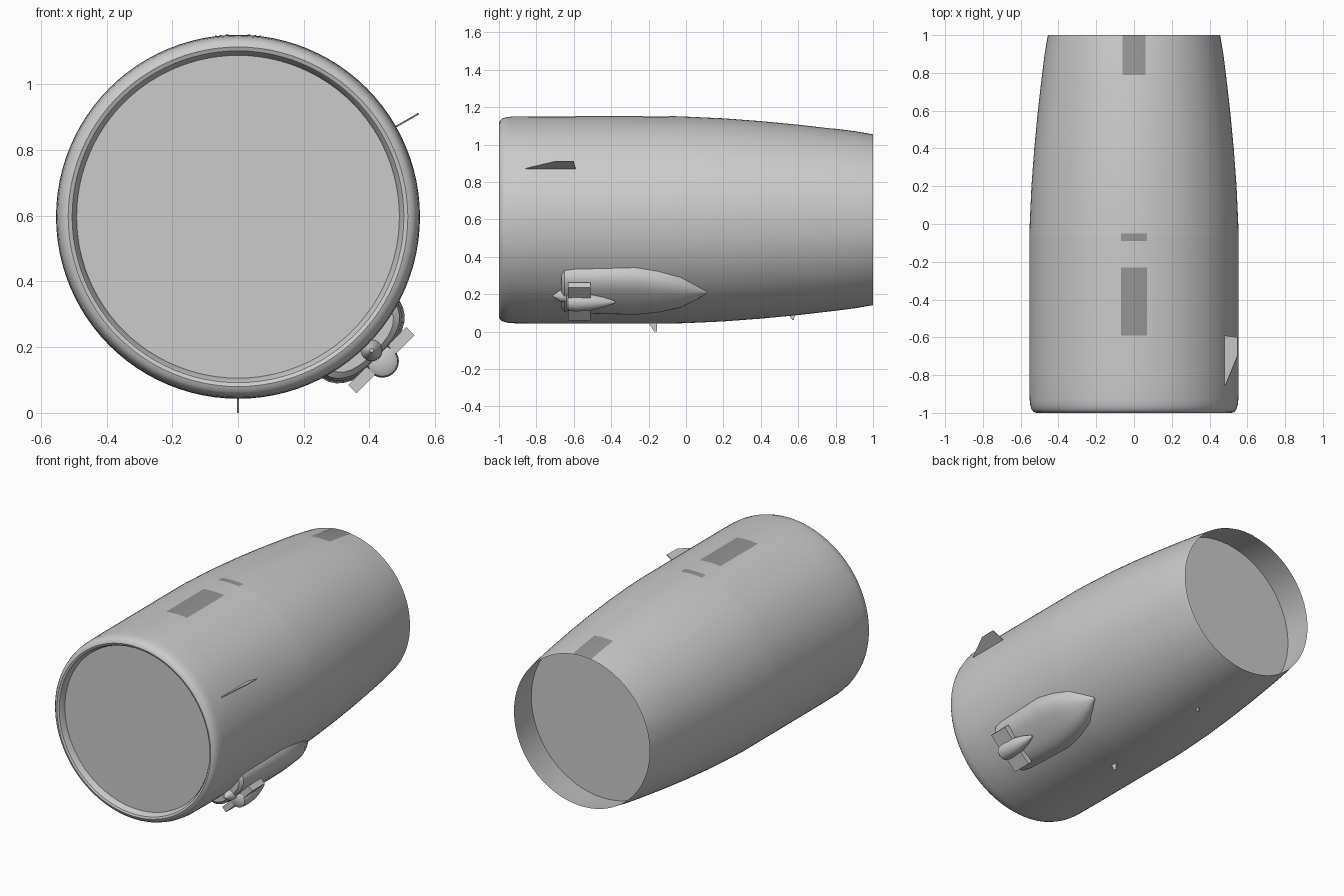
import bpy, bmesh, math
from mathutils import Vector

if "Cube" in bpy.data.objects:
    bpy.data.objects.remove(bpy.data.objects["Cube"])

CZ = 0.597                      # height of the engine axis
SEG = 96
OUTER = [(-0.93, .5525), (-0.8, .554), (-0.07, .554), (0.0, .552), (0.2, .543),
         (0.4, .528), (0.6, .509), (0.79, .487), (0.9, .473), (1.0, .456)]


def make(name, verts, faces, smooth=True, mat=None):
    me = bpy.data.meshes.new(name)
    bm = bmesh.new()
    vs = [bm.verts.new(v) for v in verts]
    for f in faces:
        bm.faces.new([vs[i] for i in f])
    bmesh.ops.recalc_face_normals(bm, faces=bm.faces)
    bm.to_mesh(me)
    bm.free()
    ob = bpy.data.objects.new(name, me)
    bpy.context.collection.objects.link(ob)
    if mat:
        me.materials.append(mat)
    if smooth:
        bpy.ops.object.select_all(action='DESELECT')
        ob.select_set(True)
        bpy.context.view_layer.objects.active = ob
        bpy.ops.object.shade_smooth_by_angle(angle=math.radians(35))
    return ob


def loft(name, rings, caps=(False, False)):
    n = len(rings[0])
    verts = [v for r in rings for v in r]
    faces = [(k*n+i, k*n+(i+1) % n, (k+1)*n+(i+1) % n, (k+1)*n+i)
             for k in range(len(rings)-1) for i in range(n)]
    if caps[0]:
        faces.append(tuple(range(n)))
    if caps[1]:
        faces.append(tuple(range((len(rings)-1)*n, len(rings)*n)))
    return make(name, verts, faces)


def ring(y, r, x=0, z=CZ, n=SEG):
    return [(x + r*math.cos(2*math.pi*i/n), y, z + r*math.sin(2*math.pi*i/n)) for i in range(n)]


def radius(y):
    for (a, ra), (b, rb) in zip(OUTER, OUTER[1:]):
        if a <= y <= b:
            return ra + (rb-ra)*(y-a)/(b-a)


def slab(name, outline, normal, thick):
    o = Vector(normal).normalized()*thick/2
    loft(name, [[Vector(p)-o for p in outline], [Vector(p)+o for p in outline]], (True, True))


# Cowl sections, split at the seams
lip = [(-0.955, .49), (-0.98, .496), (-0.995, .505), (-1.0, .517), (-0.995, .531), (-0.982, .542), (-0.96, .549)]
loft("inlet_cowl", [ring(y, r) for y, r in lip + OUTER[:3]])
loft("rear_cowl", [ring(y, r) for y, r in OUTER[2:8]])
loft("nozzle", [ring(y, r) for y, r in OUTER[7:]])

# Flat discs closing the inlet and the nozzle
make("inlet_disc", ring(-0.96, .492), [tuple(range(SEG))], False)
make("nozzle_disc", ring(0.79, .486), [tuple(range(SEG))], False)

# Dark access panels along the top
dark = bpy.data.materials.new("dark_panel")
dark.diffuse_color = (0.3, 0.3, 0.3, 1)
dark.use_nodes = True
dark.node_tree.nodes["Principled BSDF"].inputs["Base Color"].default_value = dark.diffuse_color
for name, y0, y1, hw in [("front_panel", -.59, -.23, .07), ("seam_panel", -.09, -.05, .07),
                         ("nozzle_panel", .79, 1.0, .062)]:
    ys = sorted({y0, y1} | {y for y, r in OUTER if y0 < y < y1})
    m = 8
    verts = []
    for y in ys:
        r = radius(y) + .0015
        for i in range(m+1):
            x = hw*(2*i/m-1)
            verts.append((x, y, CZ + math.sqrt(r*r-x*x)))
    make(name, verts, [(k*(m+1)+i, k*(m+1)+i+1, (k+1)*(m+1)+i+1, (k+1)*(m+1)+i)
                       for k in range(len(ys)-1) for i in range(m)], True, dark)

# Side strake, on the right only
slab("strake", [(.482, -.86, .872), (.548, -.70, .91), (.55, -.60, .911), (.475, -.59, .868)], (-.5, 0, .866), .005)

# Drain masts under the belly
slab("front_drain", [(0, -.20, .047), (0, -.155, .047), (0, -.155, 0), (0, -.17, 0)], (1, 0, 0), .006)
slab("rear_drain", [(0, .55, .095), (0, .58, .095), (0, .578, .061), (0, .568, .061)], (1, 0, 0), .006)

# Gearbox pod, placed by tangential t, length y and radial n at the lower right
S = math.sqrt(.5)


def pod_pt(t, y, n):
    return ((t+n)*S, y, CZ + (t-n)*S)


def pod_ring(y, w, top, base=.49, n=32, e=.75):
    pts = []
    for i in range(n):
        c, s = math.cos(2*math.pi*i/n), math.sin(2*math.pi*i/n)
        t = w*math.copysign(abs(c)**e, c)
        pts.append(pod_pt(t, y, base + (top-base)*math.copysign(abs(s)**e, s)))
    return pts


loft("gearbox_pod", [pod_ring(*p) for p in [
    (-.665, .135, .585), (-.65, .155, .60), (-.60, .162, .606), (-.43, .166, .61), (-.27, .17, .613),
    (-.15, .15, .612), (-.03, .115, .603), (.05, .06, .58), (.11, .006, .553, .545)]], (True, True))


# Round bodies on the pod
def spindle(name, n, prof):
    x, _, z = pod_pt(0, 0, n)
    loft(name, [ring(y, r, x, z, 24) for y, r in prof], (True, True))


spindle("starter", .622, [(-.64, .03), (-.63, .046), (-.59, .05), (-.51, .045), (-.44, .028), (-.38, .006)])
spindle("nose_cone", .575, [(-.71, .006), (-.67, .032), (-.62, .034)])

# Pair of box units either side of the starter
for side, name in ((1, "upper_box"), (-1, "lower_box")):
    a, b = side*.045, side*.125
    slab(name, [pod_pt(a, -.63, .617), pod_pt(b, -.63, .617), pod_pt(b, -.51, .617), pod_pt(a, -.51, .617)],
         (S, 0, -S), .036)
